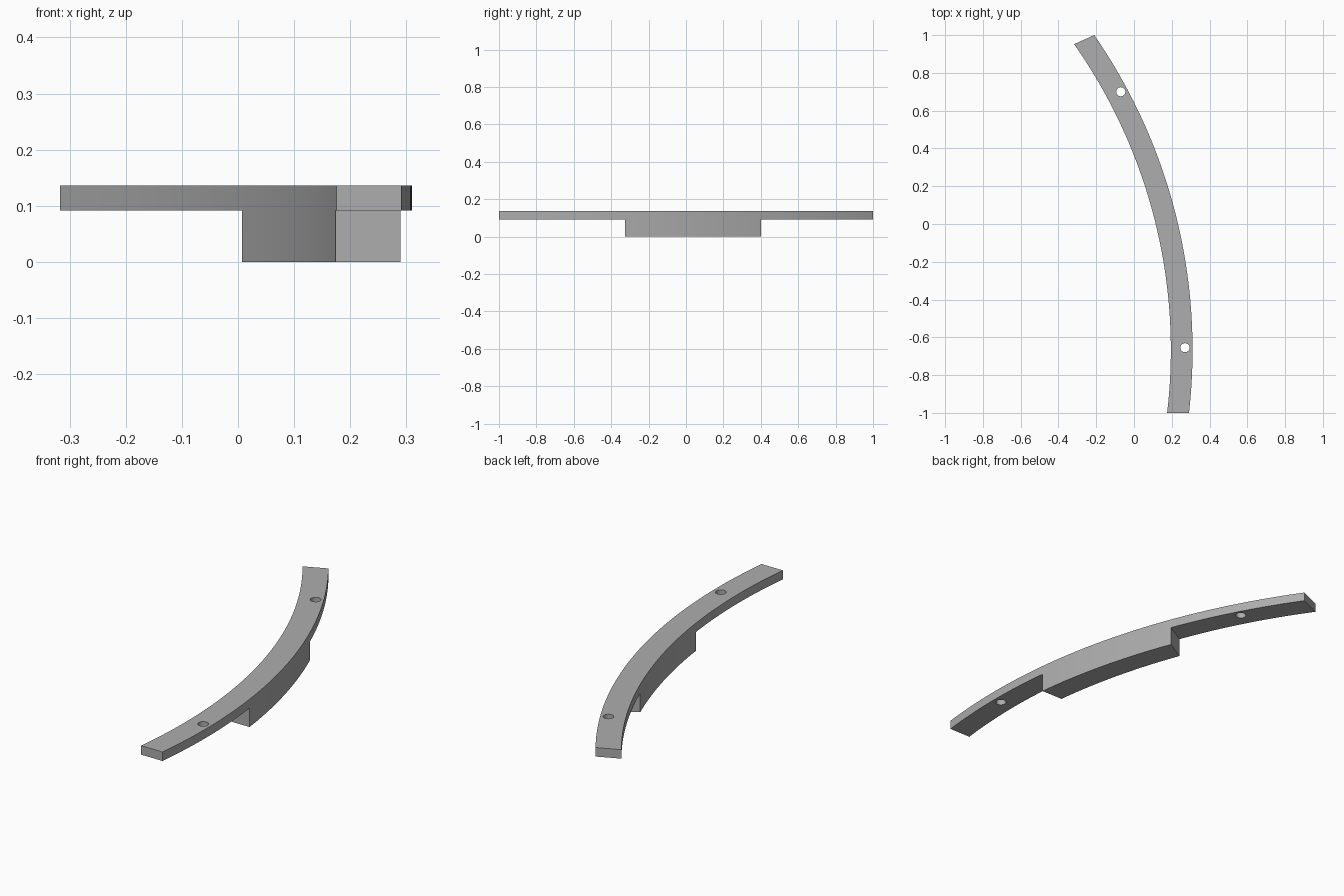
import bpy, bmesh, math

cube = bpy.data.objects.get("Cube")
if cube:
    bpy.data.objects.remove(cube, do_unlink=True)

CX, CY = -2.62, -0.667          # centre of the concentric arcs
R_IN, R_OUT = 2.815, 2.93
Z_STEP, Z_TOP = 0.092, 0.136
HOLES = [(-0.07, 0.70), (0.27, -0.655)]

grey = bpy.data.materials.new("plain grey")
grey.use_nodes = True
colour = (0.42, 0.42, 0.42, 1)
grey.diffuse_color = colour
grey.node_tree.nodes["Principled BSDF"].inputs["Base Color"].default_value = colour


def angle(y, r):
    return math.asin((y - CY) / r)


def arc_point(r, a):
    return (CX + r * math.cos(a), CY + r * math.sin(a), Z_STEP)


# Cross cuts along the rail: y on the inner arc, y on the outer arc
cuts = [(-1, -1), (-0.325, -0.325), (0.343, 0.4), (0.952, 1)]
ends = [(angle(i, R_IN), angle(o, R_OUT)) for i, o in cuts]
STEPS = 20

bm = bmesh.new()
pairs = []
for span in range(3):
    a, b = ends[span], ends[span + 1]
    for k in range(0 if span == 0 else 1, STEPS + 1):
        t = k / STEPS
        pairs.append([bm.verts.new(arc_point(r, a[j] + (b[j] - a[j]) * t))
                      for j, r in enumerate((R_IN, R_OUT))])
strip = [bm.faces.new((p[0], p[1], q[1], q[0])) for p, q in zip(pairs, pairs[1:])]
middle = strip[STEPS:2 * STEPS]


def extrude(faces, dz, keep):
    out = bmesh.ops.extrude_face_region(bm, geom=faces, use_keep_orig=keep)
    for v in out["geom"]:
        if isinstance(v, bmesh.types.BMVert):
            v.co.z += dz


# Rail upwards, then the thick middle block downwards
extrude(strip, Z_TOP - Z_STEP, True)
extrude(middle, -Z_STEP, False)
leftover = [f for f in middle if f.is_valid]
if leftover and all(abs(f.calc_center_median().z - Z_STEP) < 1e-4 for f in leftover):
    bmesh.ops.delete(bm, geom=leftover, context='FACES_ONLY')
bmesh.ops.recalc_face_normals(bm, faces=bm.faces)
mesh = bpy.data.meshes.new("curved_rail")
bm.to_mesh(mesh)
bm.free()
mesh.materials.append(grey)
rail = bpy.data.objects.new("curved_rail", mesh)
bpy.context.collection.objects.link(rail)

# Screw holes through the thin ends
for x, y in HOLES:
    bpy.ops.mesh.primitive_cylinder_add(vertices=32, radius=0.024, depth=0.2,
                                        location=(x, y, Z_TOP))
    cutter = bpy.context.object
    cutter.name = "hole_cutter"
    cutter.hide_render = True
    cutter.data.materials.append(grey)
    mod = rail.modifiers.new("hole", 'BOOLEAN')
    mod.operation = 'DIFFERENCE'
    mod.solver = 'EXACT'
    mod.object = cutter
    bpy.ops.object.select_all(action='DESELECT')
    rail.select_set(True)
    bpy.context.view_layer.objects.active = rail
    bpy.ops.object.modifier_apply(modifier=mod.name)
    bpy.data.objects.remove(cutter, do_unlink=True)

bpy.ops.object.shade_smooth_by_angle(angle=math.radians(30))
